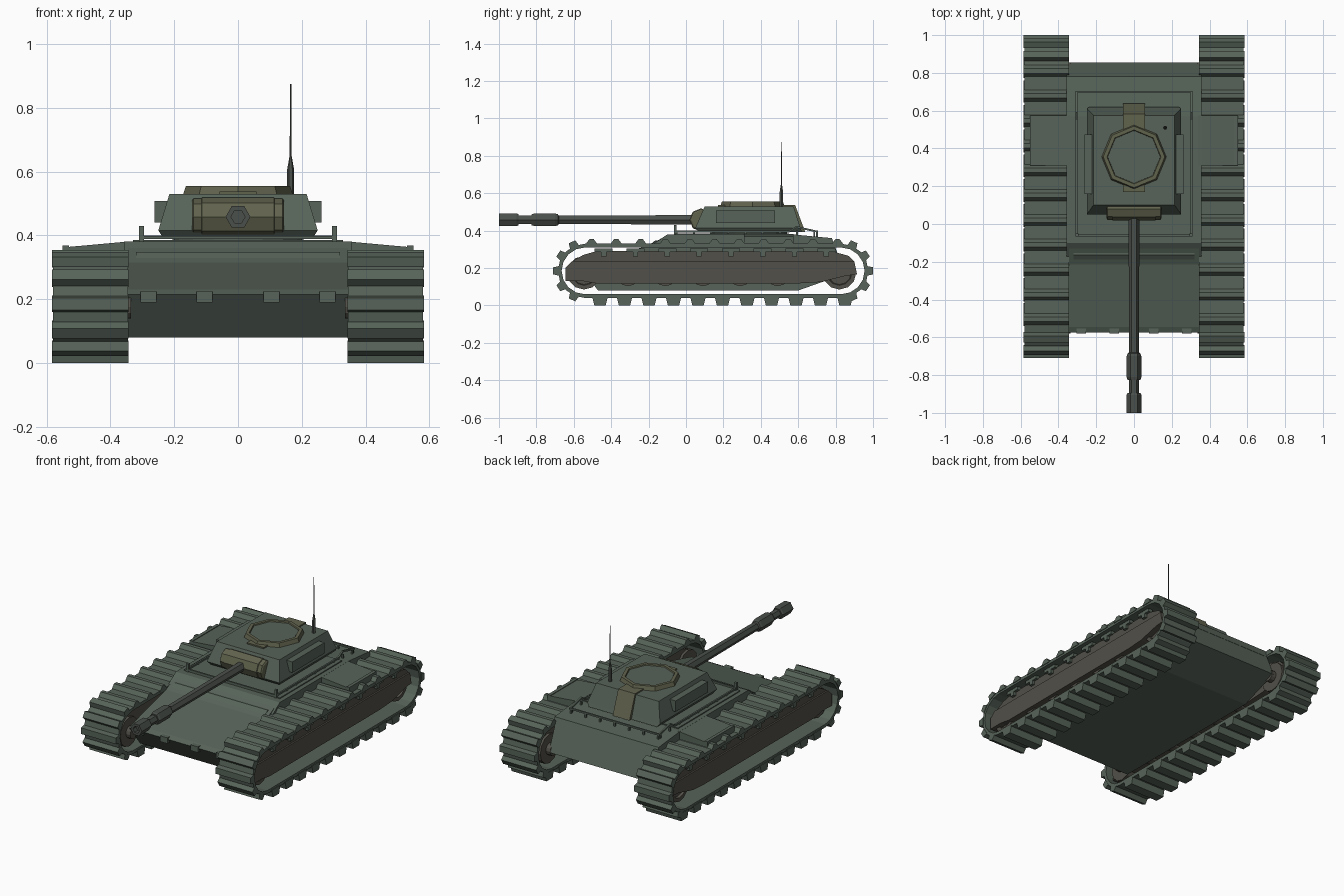
import bpy, bmesh
from math import sin, cos, pi, radians
from mathutils import Vector

if "Cube" in bpy.data.objects:
    bpy.data.objects.remove(bpy.data.objects["Cube"])


def mat(name, c):
    m = bpy.data.materials.new(name)
    m.diffuse_color = (*c, 1)
    m.use_nodes = True
    m.node_tree.nodes["Principled BSDF"].inputs["Base Color"].default_value = m.diffuse_color
    return m


GREEN = mat("green_paint", (0.095, 0.125, 0.10))
OLIVE = mat("olive_paint", (0.12, 0.125, 0.075))
BROWN = mat("brown_paint", (0.085, 0.08, 0.065))
METAL = mat("gun_metal", (0.07, 0.08, 0.07))


def finish(name, bm, m, mirror=False):
    bmesh.ops.recalc_face_normals(bm, faces=bm.faces[:])
    me = bpy.data.meshes.new(name)
    bm.to_mesh(me)
    bm.free()
    ob = bpy.data.objects.new(name, me)
    me.materials.append(m)
    bpy.context.collection.objects.link(ob)
    if mirror:
        ob.modifiers.new("mirror", 'MIRROR').use_mirror_merge = False
    return ob


def loft(bm, rings, caps=True, closed=False):
    vs = [[bm.verts.new(p) for p in r] for r in rings]
    n = len(vs[0])
    pairs = list(zip(vs, vs[1:])) + ([(vs[-1], vs[0])] if closed else [])
    for a, b in pairs:
        for i in range(n):
            bm.faces.new((a[i], a[(i + 1) % n], b[(i + 1) % n], b[i]))
    if caps and not closed:
        bm.faces.new(vs[0])
        bm.faces.new(vs[-1])


def slab(bm, pts, a, b, axis='x'):
    # extrude a (y,z) profile along x, or an (x,z) profile along y
    f = (lambda p, t: (t, p[0], p[1])) if axis == 'x' else (lambda p, t: (p[0], t, p[1]))
    loft(bm, [[f(p, t) for p in pts] for t in (a, b)])


def prism(name, pts, a, b, m, axis='x', mirror=False):
    bm = bmesh.new()
    slab(bm, pts, a, b, axis)
    return finish(name, bm, m, mirror)


def box(bm, x0, x1, y0, y1, z0, z1):
    slab(bm, [(y0, z0), (y1, z0), (y1, z1), (y0, z1)], x0, x1)


def boxes(name, dims, m, mirror=False):
    bm = bmesh.new()
    for d in dims:
        box(bm, *d)
    return finish(name, bm, m, mirror)


def turned(bm, prof, n, origin, axis):
    # (radius, distance) rings around an axis
    rings = []
    for r, t in prof:
        ring = []
        for i in range(n):
            u, v = r * cos(2 * pi * i / n), r * sin(2 * pi * i / n)
            p = {'x': (t, u, v), 'y': (u, t, v), 'z': (u, v, t)}[axis]
            ring.append(Vector(p) + Vector(origin))
        rings.append(ring)
    loft(bm, rings)


def lathe(name, prof, n, origin, axis, m, mirror=False):
    bm = bmesh.new()
    turned(bm, prof, n, origin, axis)
    return finish(name, bm, m, mirror)


# hull
prism("hull", [(-0.47, 0.08), (-0.575, 0.215), (-0.545, 0.23), (-0.215, 0.315), (-0.1, 0.375),
               (0.57, 0.375), (0.78, 0.355), (0.855, 0.17), (0.6, 0.08)], -0.345, 0.345, GREEN)
prism("upper_hull", [(-0.2, 0.31), (-0.165, 0.335), (-0.1, 0.38), (0.57, 0.38), (0.78, 0.36),
                     (0.80, 0.31)], -0.358, 0.358, GREEN)
prism("splash_ridge", [(-0.2, 0.32), (-0.165, 0.347), (-0.15, 0.347), (-0.15, 0.32)],
      -0.32, 0.32, GREEN)
boxes("deck_plate", [(-0.33, 0.33, -0.06, 0.55, 0.37, 0.386)], GREEN)
boxes("tow_tabs", [(x - 0.025, x + 0.025, -0.58, -0.55, 0.19, 0.226)
                   for x in (-0.28, -0.105, 0.105, 0.28)], GREEN)

# rail around the turret
bm = bmesh.new()
rail = [(-0.06, 0.395), (0.55, 0.395), (0.59, 0.42), (0.70, 0.395)]
for s in (-1, 1):
    x0, x1 = s * 0.305 - 0.005, s * 0.305 + 0.005
    slab(bm, [(y, z - 0.005) for y, z in rail] + [(y, z + 0.005) for y, z in rail[::-1]], x0, x1)
    for i in range(9):
        y = -0.05 + i * 0.092
        box(bm, x0, x1, y - 0.005, y + 0.005, 0.365, 0.40)
    box(bm, s * 0.303 - 0.008, s * 0.303 + 0.008, -0.065, -0.05, 0.375, 0.43)
box(bm, -0.31, 0.31, 0.695, 0.705, 0.39, 0.40)
box(bm, -0.31, 0.31, -0.065, -0.055, 0.388, 0.398)
for i in range(7):
    x = -0.3 + i * 0.1
    box(bm, x - 0.005, x + 0.005, 0.695, 0.705, 0.35, 0.395)
finish("deck_rail", bm, GREEN)

# fender covers
prism("fender_cover", [(0.34, 0.32), (0.34, 0.381), (0.55, 0.362), (0.55, 0.32)],
      0.31, 0.575, GREEN, 'y', True)
boxes("fender_lip", [(0.53, 0.55, 0.31, 0.575, 0.35, 0.368)], GREEN, True)

# track band: outer and inner loops around the two end wheels
FRONT, REAR, ZC, R = -0.54, 0.83, 0.185, 0.145
bm = bmesh.new()
rings = []
for cy, start in ((FRONT, 90), (REAR, 270)):
    for k in range(9):
        a = radians(start + k * 22.5)
        c, s = cos(a), sin(a)
        rings.append([(x, cy + r * c, ZC + r * s)
                      for x, r in ((0.345, R), (0.58, R), (0.58, R - 0.02), (0.345, R - 0.02))])
loft(bm, rings, closed=True)
finish("track_band", bm, GREEN, True)


# track cleats on top, bottom and both ends
def cleat(bm, y, z, ang, base, tip, h):
    t, n = Vector((-sin(ang), cos(ang))), Vector((cos(ang), sin(ang)))
    o = Vector((y, z)) - n * 0.008
    h += 0.008
    pts = [o - t * base, o + t * base, o + t * tip + n * h, o - t * tip + n * h]
    slab(bm, [tuple(p) for p in pts], 0.343, 0.584)


bm = bmesh.new()
for i in range(11):
    cleat(bm, -0.505 + i * 0.1315, ZC + R, pi / 2, 0.036, 0.012, 0.024)
    cleat(bm, -0.46 + i * 0.131, ZC - R, -pi / 2, 0.042, 0.03, 0.04)
for cy, mid in ((FRONT, 180), (REAR, 0)):
    for k in range(-2, 3):
        a = radians(mid + k * 33)
        cleat(bm, cy + R * cos(a), ZC + R * sin(a), a, 0.026, 0.019, 0.025)
finish("track_cleats", bm, GREEN, True)

# wheels inside the tracks
bm = bmesh.new()
for y, z, r in [(-0.545, 0.175, 0.09), (0.82, 0.175, 0.09)] + \
        [(-0.31 + i * 0.2, 0.165, 0.062) for i in range(5)]:
    turned(bm, [(r * 0.4, 0.335), (r * 0.4, 0.365), (r, 0.365), (r, 0.53), (r * 0.75, 0.53),
                (r * 0.7, 0.515)], 12, (0, y, z), 'x')
finish("road_wheels", bm, BROWN, True)

# side armour with hanging brackets
prism("side_armour", [(-0.645, 0.13), (-0.645, 0.2), (-0.61, 0.235), (0.9, 0.235), (0.915, 0.165),
                      (0.86, 0.16), (0.72, 0.125), (0.6, 0.118), (-0.48, 0.118), (-0.55, 0.13)],
      0.38, 0.553, BROWN, mirror=True)
prism("side_armour_top", [(-0.61, 0.235), (-0.55, 0.27), (-0.48, 0.29), (0.78, 0.29),
                          (0.87, 0.265), (0.9, 0.235)], 0.38, 0.543, BROWN, mirror=True)
bm = bmesh.new()
for i in range(8):
    y = -0.44 + i * 0.17
    box(bm, 0.53, 0.56, y - 0.048, y + 0.048, 0.285, 0.305)
    box(bm, 0.53, 0.56, y - 0.014, y + 0.014, 0.262, 0.285)
finish("armour_brackets", bm, GREEN, True)

# turret
lathe("turret_ring", [(0.2, 0.37), (0.2, 0.40)], 16, (0, 0.34, 0), 'z', GREEN)
bm = bmesh.new()
loft(bm, [[(-x, y0, z), (x, y0, z), (x, y1, z), (-x, y1, z)] for x, y0, y1, z in
          ((0.235, 0.07, 0.62, 0.393), (0.25, 0.05, 0.612, 0.415), (0.215, 0.1, 0.575, 0.53))])
finish("turret", bm, GREEN)
boxes("turret_side_box", [(0.2, 0.262, 0.16, 0.475, 0.44, 0.507)], GREEN, True)
prism("turret_strap", [(0.17, 0.525), (0.17, 0.538), (0.583, 0.538), (0.638, 0.392),
                       (0.61, 0.392), (0.565, 0.525)], -0.058, 0.058, OLIVE)
lathe("cupola", [(0.173, 0.525), (0.163, 0.555), (0.143, 0.555), (0.14, 0.546)], 8,
      (0, 0.355, 0), 'z', OLIVE)
lathe("cupola_hatch", [(0.141, 0.53), (0.139, 0.549)], 8, (0, 0.355, 0), 'z', GREEN)

# gun
lathe("mantlet", [(0.05, -0.145), (0.058, -0.14), (0.058, -0.115), (0.062, -0.113),
                  (0.062, 0.113), (0.058, 0.115), (0.058, 0.14), (0.05, 0.145)], 8,
      (0, 0.08, 0.457), 'x', OLIVE)
lathe("gun_barrel", [(0.029, 0.08), (0.026, -0.68), (0.034, -0.685), (0.039, -0.7), (0.039, -0.81),
                     (0.034, -0.825), (0.026, -0.825), (0.026, -0.895), (0.034, -0.895),
                     (0.039, -0.905), (0.039, -1.0), (0.022, -1.0), (0.022, -0.97)], 6,
      (0, 0, 0.458), 'y', METAL)

# antenna
lathe("antenna", [(0.011, 0.52), (0.011, 0.605), (0.005, 0.64), (0.003, 0.65), (0.002, 0.875)], 6,
      (0.165, 0.51, 0), 'z', METAL)
